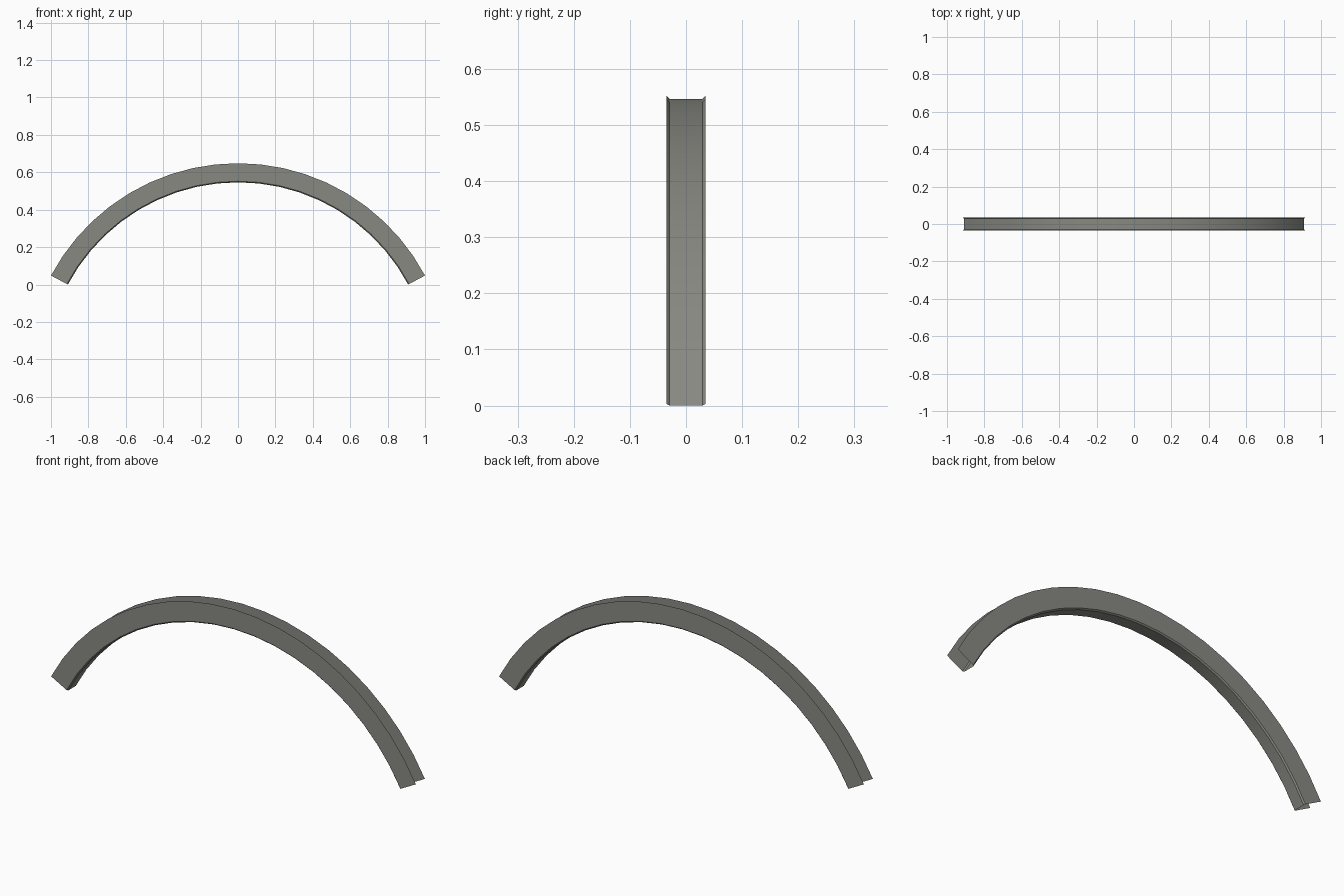
import bpy
import bmesh
from math import asin, cos, radians
from mathutils import Matrix, Vector

cube = bpy.data.objects.get("Cube")
if cube:
    bpy.data.objects.remove(cube)

# Arch dimensions
OUTER_R = 1.133
DEPTH = 0.102
HALF_WIDTH = 0.035
CHAMFER = 0.006
SEGMENTS = 20
half_angle = asin(1 / OUTER_R)
inner_r = OUTER_R - DEPTH
centre = Vector((0, 0, -inner_r * cos(half_angle)))

# Warm grey material
grey = bpy.data.materials.new("warm_grey")
grey.use_nodes = True
colour = (0.25, 0.25, 0.225, 1)
grey.diffuse_color = colour
grey.node_tree.nodes["Principled BSDF"].inputs["Base Color"].default_value = colour

# Open channel section: flange, chamfer, web, chamfer, flange
side = [(HALF_WIDTH, OUTER_R),
        (HALF_WIDTH, inner_r + CHAMFER),
        (HALF_WIDTH - CHAMFER, inner_r)]
section = [(-y, r) for y, r in side] + side[::-1]

# Sweep the section along the arc
bm = bmesh.new()
start = Matrix.Rotation(-half_angle, 3, 'Y')
verts = [bm.verts.new(centre + start @ Vector((0, y, r))) for y, r in section]
edges = [bm.edges.new(pair) for pair in zip(verts, verts[1:])]
bmesh.ops.spin(bm, geom=verts + edges, cent=centre, axis=(0, 1, 0),
               angle=2 * half_angle, steps=SEGMENTS)
bmesh.ops.recalc_face_normals(bm, faces=bm.faces)

# Front flange faces forward, so the whole sheet faces out of the channel
bm.normal_update()
front = min(bm.faces, key=lambda f: f.calc_center_median().y)
if front.normal.y > 0:
    bmesh.ops.reverse_faces(bm, faces=bm.faces)

mesh = bpy.data.meshes.new("arched_channel")
bm.to_mesh(mesh)
bm.free()
mesh.materials.append(grey)
arch = bpy.data.objects.new("arched_channel", mesh)
bpy.context.collection.objects.link(arch)

# Smooth along the arc, crisp at the folds
bpy.ops.object.select_all(action='DESELECT')
arch.select_set(True)
bpy.context.view_layer.objects.active = arch
bpy.ops.object.shade_smooth_by_angle(angle=radians(30))
